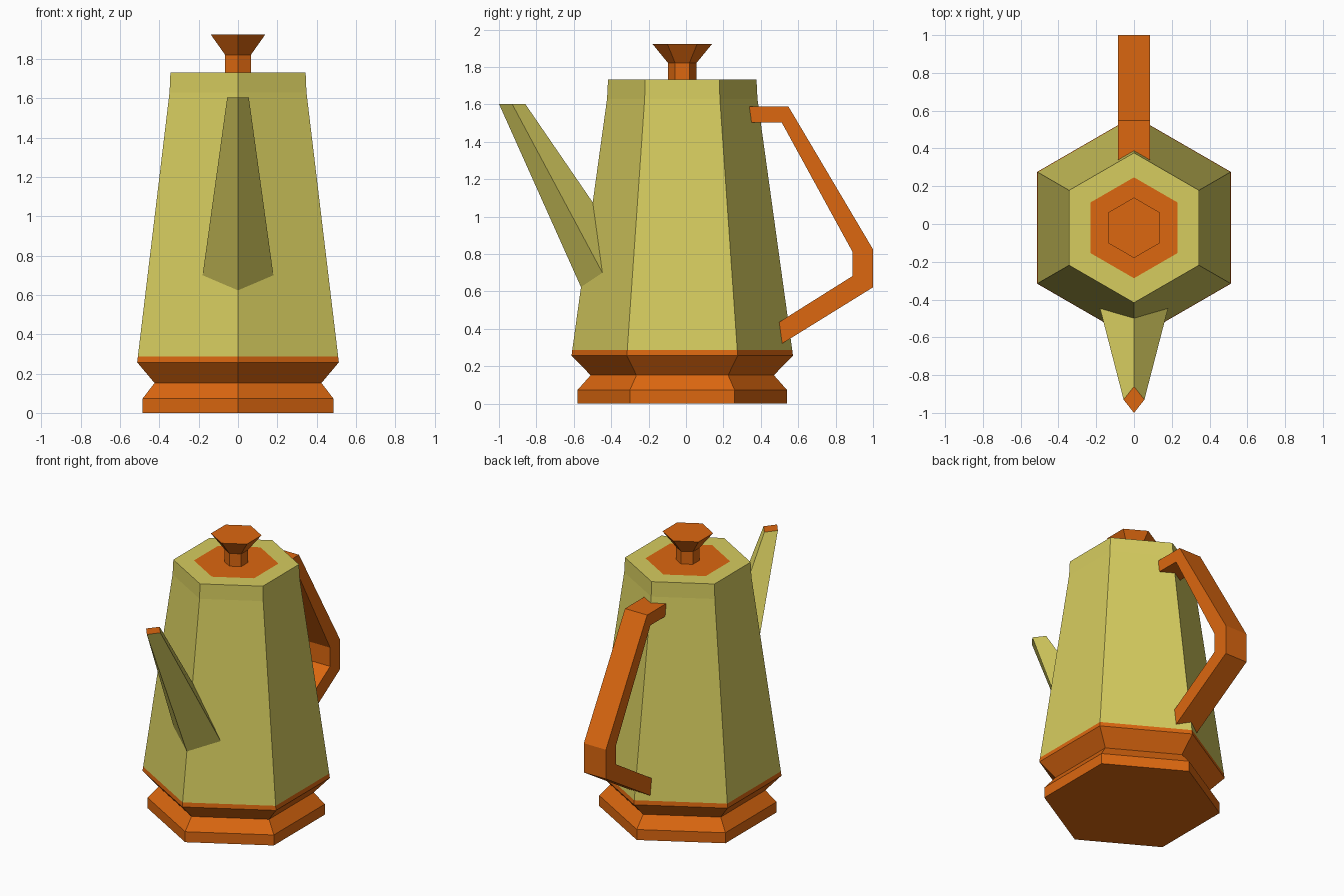
import bpy, bmesh, math

if "Cube" in bpy.data.objects:
    bpy.data.objects.remove(bpy.data.objects["Cube"])

CY = -0.02  # pot axis sits slightly forward


def material(name, rgb):
    m = bpy.data.materials.new(name)
    m.diffuse_color = (*rgb, 1)
    m.use_nodes = True
    m.node_tree.nodes["Principled BSDF"].inputs["Base Color"].default_value = m.diffuse_color
    return m


ORANGE = material("orange", (0.716, 0.136, 0.005))
YELLOW = material("pale_olive_yellow", (0.672, 0.604, 0.114))


def finish(name, bm, mats, rule=None):
    bmesh.ops.recalc_face_normals(bm, faces=bm.faces)
    if rule:
        for f in bm.faces:
            f.material_index = rule(f)
    me = bpy.data.meshes.new(name)
    bm.to_mesh(me)
    bm.free()
    for m in mats:
        me.materials.append(m)
    ob = bpy.data.objects.new(name, me)
    bpy.context.collection.objects.link(ob)
    return ob


def skin(rings):
    """Closed mesh from a list of rings of equal length."""
    bm = bmesh.new()
    loops = [[bm.verts.new(p) for p in ring] for ring in rings]
    n = len(loops[0])
    for a, b in zip(loops, loops[1:]):
        for i in range(n):
            j = (i + 1) % n
            bm.faces.new((a[i], a[j], b[j], b[i]))
    bm.faces.new(loops[0])
    bm.faces.new(loops[-1])
    return bm


def hexagon(r, z):
    angles = [math.radians(90 + 60 * k) for k in range(6)]
    return [(r * math.cos(a), CY + r * math.sin(a), z) for a in angles]


# pot body with foot, top rim and inset orange lid panel
profile = [(0.56, 0), (0.56, 0.073), (0.49, 0.152), (0.592, 0.257), (0.588, 0.287),
           (0.402, 1.63), (0.397, 1.732), (0.267, 1.732)]
def body_colour(f):
    c = f.calc_center_median()
    lid = len(f.verts) == 6
    return 0 if c.z < 0.287 or lid else 1
finish("pot_body", skin([hexagon(r, z) for r, z in profile]), [ORANGE, YELLOW], body_colour)

# lid knob
finish("lid_knob", skin([hexagon(r, z) for r, z in
                         [(0.075, 1.72), (0.075, 1.82), (0.16, 1.924)]]), [ORANGE])

# spout, diamond section, with an orange tip
base = [(0, -0.56, 0.62), (0.18, -0.447, 0.70), (0, -0.34, 0.845), (-0.18, -0.447, 0.70)]
tip = [(0, -1.0, 1.603), (0.055, -0.93, 1.603), (0, -0.86, 1.603), (-0.055, -0.93, 1.603)]
finish("spout", skin([base, tip]), [ORANGE, YELLOW],
       lambda f: 0 if f.calc_center_median().z > 1.6 else 1)

# handle: outer and inner (y, z) edges swept across the width
outer = [(0.28, 1.588), (0.548, 1.588), (1.0, 0.825), (1.0, 0.622), (0.52, 0.325), (0.46, 0.288)]
inner = [(0.28, 1.503), (0.512, 1.503), (0.89, 0.812), (0.89, 0.682), (0.50, 0.437), (0.44, 0.399)]
W = 0.085
finish("handle", skin([[(-W, *o), (W, *o), (W, *i), (-W, *i)]
                       for o, i in zip(outer, inner)]), [ORANGE])
